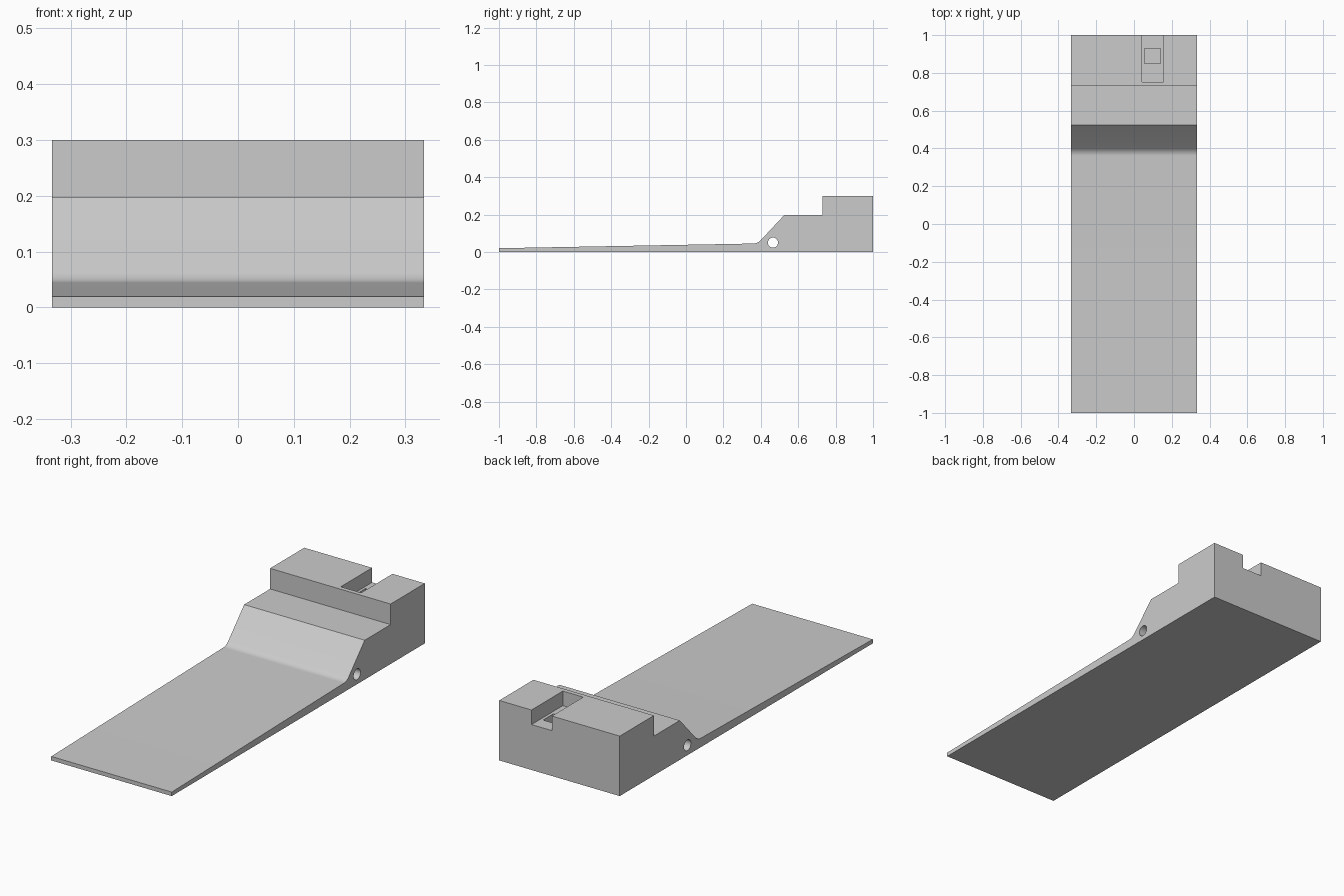
import bpy, bmesh, math
from mathutils import Vector

cube = bpy.data.objects.get("Cube")
if cube:
    bpy.data.objects.remove(cube, do_unlink=True)

WIDTH = 0.667

grey = bpy.data.materials.new("plain grey")
grey.use_nodes = True
grey.diffuse_color = (0.6, 0.6, 0.6, 1)
grey.node_tree.nodes["Principled BSDF"].inputs["Base Color"].default_value = (0.6, 0.6, 0.6, 1)


def finish(bm, name):
    bmesh.ops.recalc_face_normals(bm, faces=bm.faces)
    mesh = bpy.data.meshes.new(name)
    bm.to_mesh(mesh)
    bm.free()
    mesh.materials.append(grey)
    obj = bpy.data.objects.new(name, mesh)
    bpy.context.collection.objects.link(obj)
    return obj


def extrude_profile(name, points, width):
    """Side profile in (y, z), extruded across x."""
    bm = bmesh.new()
    face = bm.faces.new([bm.verts.new((-width / 2, y, z)) for y, z in points])
    out = bmesh.ops.extrude_face_region(bm, geom=[face])
    moved = [v for v in out["geom"] if isinstance(v, bmesh.types.BMVert)]
    bmesh.ops.translate(bm, verts=moved, vec=(width, 0, 0))
    return finish(bm, name)


def box(name, low, high):
    bm = bmesh.new()
    bmesh.ops.create_cube(bm, size=1)
    low, high = Vector(low), Vector(high)
    bmesh.ops.scale(bm, vec=high - low, verts=bm.verts)
    bmesh.ops.translate(bm, vec=(low + high) / 2, verts=bm.verts)
    return finish(bm, name)


def cut(target, cutter):
    mod = target.modifiers.new(cutter.name, 'BOOLEAN')
    mod.operation = 'DIFFERENCE'
    mod.solver = 'EXACT'
    mod.object = cutter
    bpy.context.view_layer.objects.active = target
    bpy.ops.object.modifier_apply(modifier=mod.name)
    bpy.data.objects.remove(cutter, do_unlink=True)


# Fillet between the long ramp and the steep slope
a, b, c = Vector((0.36, 0.045)), Vector((0.382, 0.045)), Vector((0.399, 0.062))
fillet = []
for i in range(9):
    t = i / 8
    fillet.append(tuple(a * (1 - t) ** 2 + b * 2 * t * (1 - t) + c * t * t))

# Ramp, slope, step and rear block in one profile
profile = [(-1, 0), (-1, 0.02), *fillet, (0.525, 0.197), (0.73, 0.197),
           (0.73, 0.3), (1, 0.3), (1, 0)]
body = extrude_profile("stepped_ramp_body", profile, WIDTH)

# Slot open to the back, with a square pocket in its floor
cut(body, box("slot_cutter", (0.042, 0.752, 0.227), (0.155, 1.1, 0.4)))
cut(body, box("pocket_cutter", (0.055, 0.85, 0.1), (0.14, 0.93, 0.26)))

# Round bore through both sides
bore = [(0.465 + 0.027 * math.cos(k * math.tau / 32),
         0.05 + 0.027 * math.sin(k * math.tau / 32)) for k in range(32)]
cut(body, extrude_profile("bore_cutter", bore, WIDTH + 0.2))

bpy.ops.object.select_all(action='DESELECT')
body.select_set(True)
bpy.context.view_layer.objects.active = body
bpy.ops.object.shade_smooth_by_angle(angle=math.radians(25))
